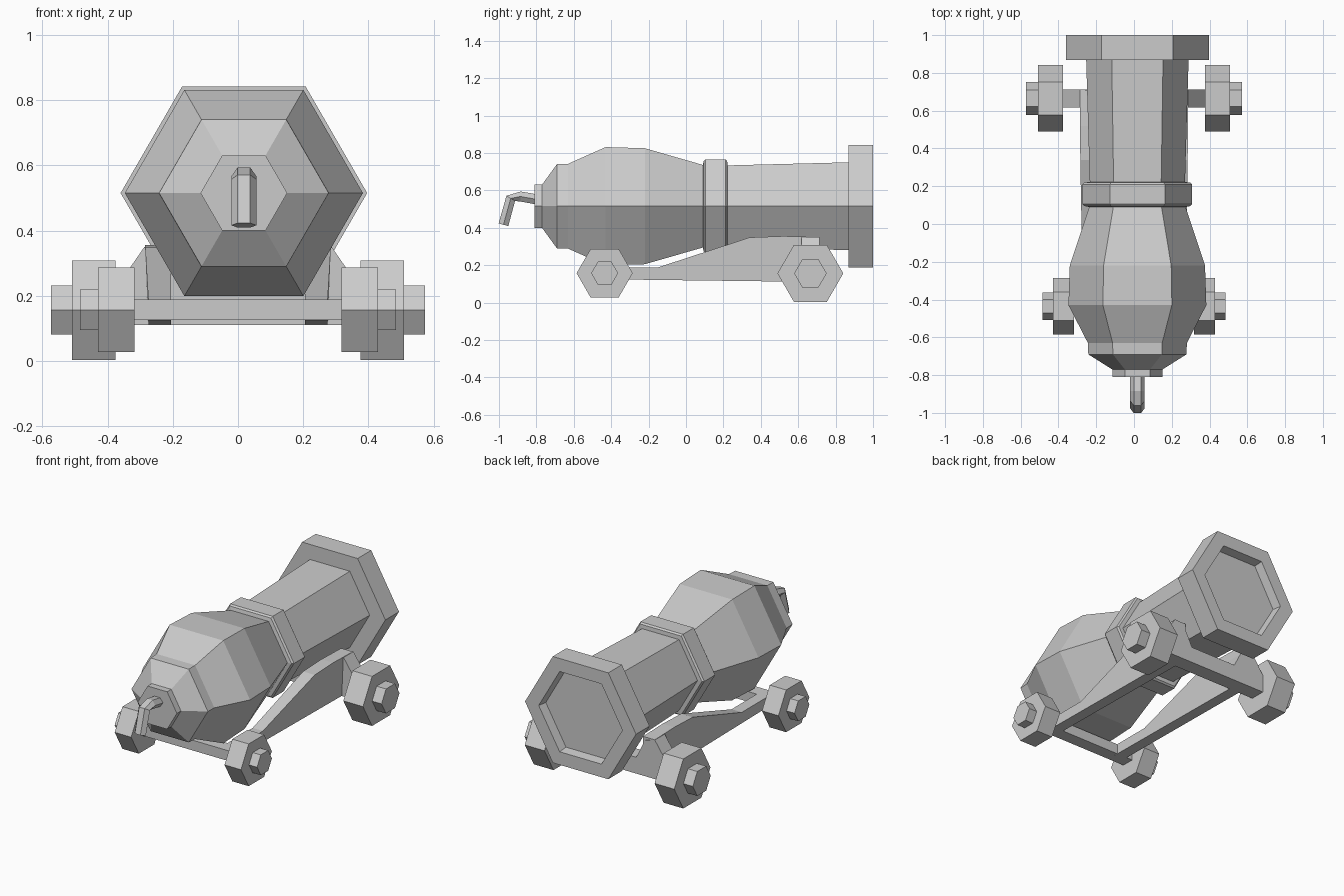
import bpy, bmesh
from math import cos, sin, pi
from mathutils import Vector

if "Cube" in bpy.data.objects:
    bpy.data.objects.remove(bpy.data.objects["Cube"])


def finish(name, bm):
    bmesh.ops.recalc_face_normals(bm, faces=bm.faces)
    me = bpy.data.meshes.new(name)
    bm.to_mesh(me)
    bm.free()
    ob = bpy.data.objects.new(name, me)
    bpy.context.collection.objects.link(ob)
    return ob


def loft(name, rings):
    """Join rings of equal length and cap both ends."""
    bm = bmesh.new()
    vs = [[bm.verts.new(p) for p in ring] for ring in rings]
    n = len(vs[0])
    for a, b in zip(vs, vs[1:]):
        for i in range(n):
            j = (i + 1) % n
            bm.faces.new((a[i], a[j], b[j], b[i]))
    bm.faces.new(vs[0])
    bm.faces.new(vs[-1])
    return finish(name, bm)


def hex_y(y, r):
    return [(CX + r * cos(i * pi / 3), y, CZ + r * sin(i * pi / 3)) for i in range(6)]


def hex_x(x, y, z, r):
    return [(x, y + r * cos(i * pi / 3), z + r * sin(i * pi / 3)) for i in range(6)]


def box(name, x, y, z):
    return loft(name, [[(a, y[0], z[0]), (a, y[1], z[0]), (a, y[1], z[1]), (a, y[0], z[1])] for a in x])


CX, CZ = 0.018, 0.515

# Barrel: hexagonal turned profile (y, radius), with a shallow muzzle recess
profile = [(-0.81, 0.133), (-0.77, 0.133), (-0.69, 0.26), (-0.63, 0.262), (-0.43, 0.365),
           (-0.22, 0.358), (0.09, 0.255), (0.095, 0.28), (0.105, 0.29), (0.21, 0.29),
           (0.22, 0.28), (0.222, 0.252), (0.868, 0.271), (0.868, 0.378), (1.0, 0.378),
           (1.0, 0.285), (0.945, 0.275)]
loft("barrel", [hex_y(y, r) for y, r in profile])

# Fuse: bent hexagonal rod
path = [Vector((CX, y, z)) for y, z in [(-0.80, 0.552), (-0.885, 0.567), (-0.937, 0.557), (-0.976, 0.416)]]
rings = []
for i, p in enumerate(path):
    t = (path[min(i + 1, 3)] - path[max(i - 1, 0)]).normalized()
    side = Vector((1, 0, 0))
    up = side.cross(t)
    rings.append([p + side * 0.038 * cos(k * pi / 3) + up * 0.031 * sin(k * pi / 3) for k in range(6)])
loft("fuse", rings)

# Wheels with hubs: y, z, radius, hub radius, inner x, outer x, hub x
for label, y, z, r, h, x0, x1, x2 in [("front", -0.435, 0.157, 0.15, 0.072, 0.318, 0.43, 0.485),
                                      ("rear", 0.665, 0.156, 0.176, 0.087, 0.375, 0.509, 0.573)]:
    for side, s in (("left", -1), ("right", 1)):
        loft(f"{label}_{side}_wheel", [hex_x(s * x0, y, z, r), hex_x(s * x1, y, z, r),
                                       hex_x(s * x1, y, z, h), hex_x(s * x2, y, z, h)])

# Side rails rising to the rear
rail = [(-0.47, 0.125), (0.71, 0.11), (0.71, 0.35), (0.52, 0.355), (0.34, 0.348), (-0.15, 0.188), (-0.47, 0.188)]
for side, s in (("left", -1), ("right", 1)):
    loft(f"{side}_rail", [[(s * (0.205 if k == 0 else 0.275 + 0.06 * max(0, z - 0.19)), y, z)
                           for y, z in rail] for k in (0, 1)])

# Front axle beam
box("front_axle", (-0.33, 0.33), (-0.475, -0.395), (0.125, 0.188))

# Rear axle saddle, dipping under the barrel
half = [(0.38, 0.11), (0.38, 0.215), (0.287, 0.35), (0.22, 0.33), (0.16, 0.21)]
outline = half + [(-x, z) for x, z in reversed(half)]
loft("rear_axle_saddle", [[(x, y, z) for x, z in outline] for y in (0.617, 0.713)])
